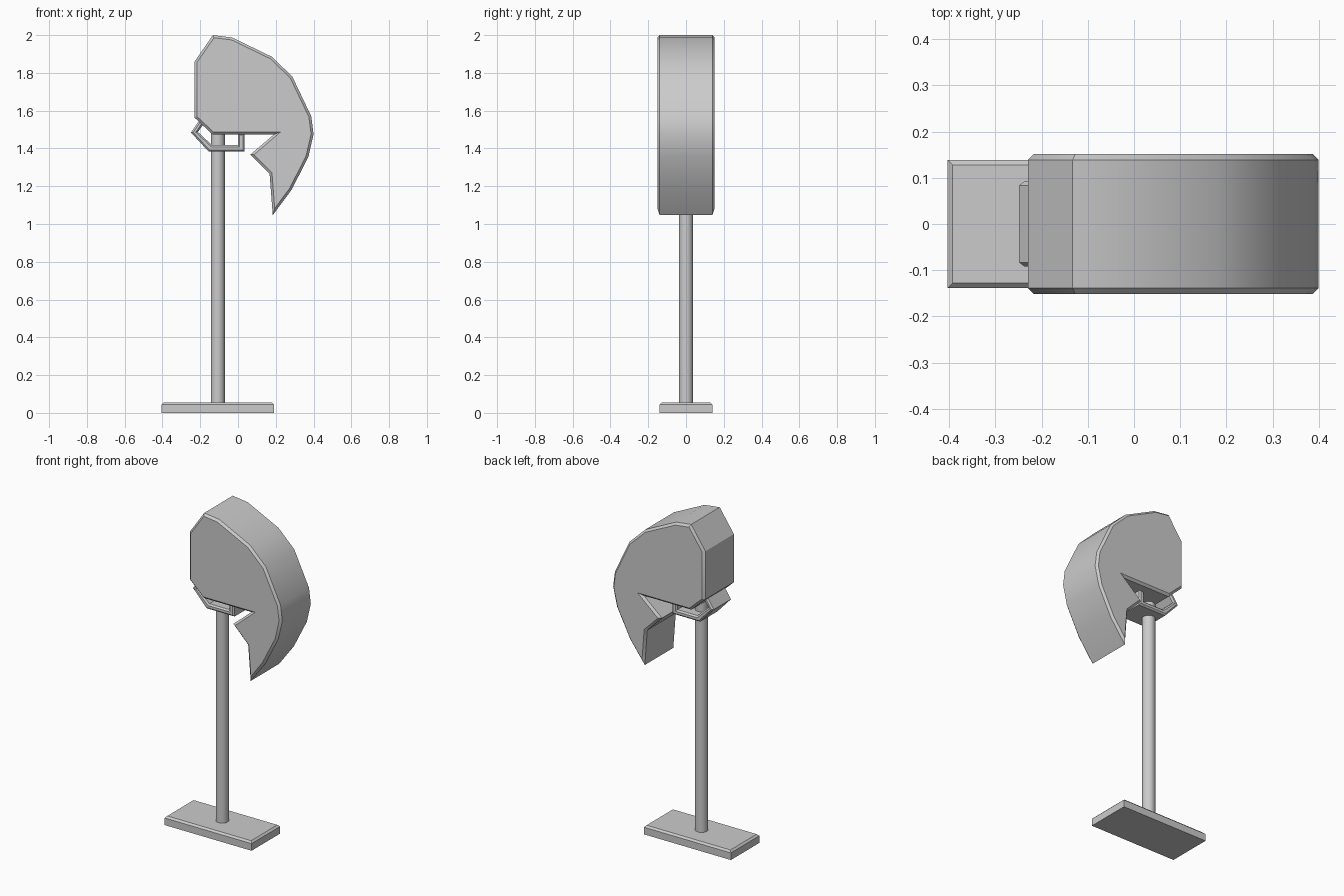
import bpy, bmesh, math

if "Cube" in bpy.data.objects:
    bpy.data.objects.remove(bpy.data.objects["Cube"])


def finish(bm, name, smooth=False):
    bmesh.ops.recalc_face_normals(bm, faces=bm.faces)
    mesh = bpy.data.meshes.new(name)
    bm.to_mesh(mesh)
    bm.free()
    obj = bpy.data.objects.new(name, mesh)
    bpy.context.collection.objects.link(obj)
    if smooth:
        bpy.ops.object.select_all(action='DESELECT')
        bpy.context.view_layer.objects.active = obj
        obj.select_set(True)
        bpy.ops.object.shade_smooth_by_angle(angle=math.radians(30))
    return obj


def chamfer(bm, edges, width):
    bmesh.ops.bevel(bm, geom=edges, offset=width, offset_type='OFFSET',
                    segments=1, profile=0.5, affect='EDGES')


def slab(name, profile, half_depth, bevel, smooth=False):
    """Extrude an x/z profile along y and chamfer both rims."""
    bm = bmesh.new()
    face = bm.faces.new([bm.verts.new((x, -half_depth, z)) for x, z in profile])
    geom = bmesh.ops.extrude_face_region(bm, geom=[face], use_keep_orig=True)["geom"]
    for v in geom:
        if isinstance(v, bmesh.types.BMVert):
            v.co.y = half_depth
    bmesh.ops.recalc_face_normals(bm, faces=bm.faces)
    rims = [e for e in bm.edges if abs(e.verts[0].co.y - e.verts[1].co.y) < 1e-5]
    chamfer(bm, rims, bevel)
    return finish(bm, name, smooth)


# Curved head with notched lower edge
slab("head", [
    (-0.23, 1.86), (-0.133, 2.0), (-0.03, 1.987), (0.18, 1.885), (0.288, 1.78),
    (0.388, 1.57), (0.40, 1.475), (0.373, 1.357), (0.285, 1.183), (0.184, 1.047),
    (0.167, 1.267), (0.066, 1.368), (0.19, 1.474), (-0.135, 1.474), (-0.23, 1.563),
], 0.152, 0.013, smooth=True)

# Bent strap under the head
slab("bracket", [
    (-0.204, 1.55), (-0.249, 1.484), (-0.156, 1.384), (0.035, 1.384), (0.035, 1.48),
    (0.0, 1.48), (0.0, 1.417), (-0.137, 1.417), (-0.212, 1.487), (-0.18, 1.533),
], 0.092, 0.009)

# Round pole
bm = bmesh.new()
bmesh.ops.create_cone(bm, cap_ends=True, segments=24, radius1=0.037, radius2=0.037, depth=1.45)
bmesh.ops.translate(bm, verts=bm.verts, vec=(-0.107, 0, 0.755))
finish(bm, "pole", smooth=True)

# Base plate with chamfered top rim
bm = bmesh.new()
bmesh.ops.create_cube(bm, size=1)
bmesh.ops.scale(bm, verts=bm.verts, vec=(0.594, 0.278, 0.055))
bmesh.ops.translate(bm, verts=bm.verts, vec=(-0.107, 0, 0.0275))
chamfer(bm, [e for e in bm.edges if all(v.co.z > 0.05 for v in e.verts)], 0.011)
finish(bm, "base")
